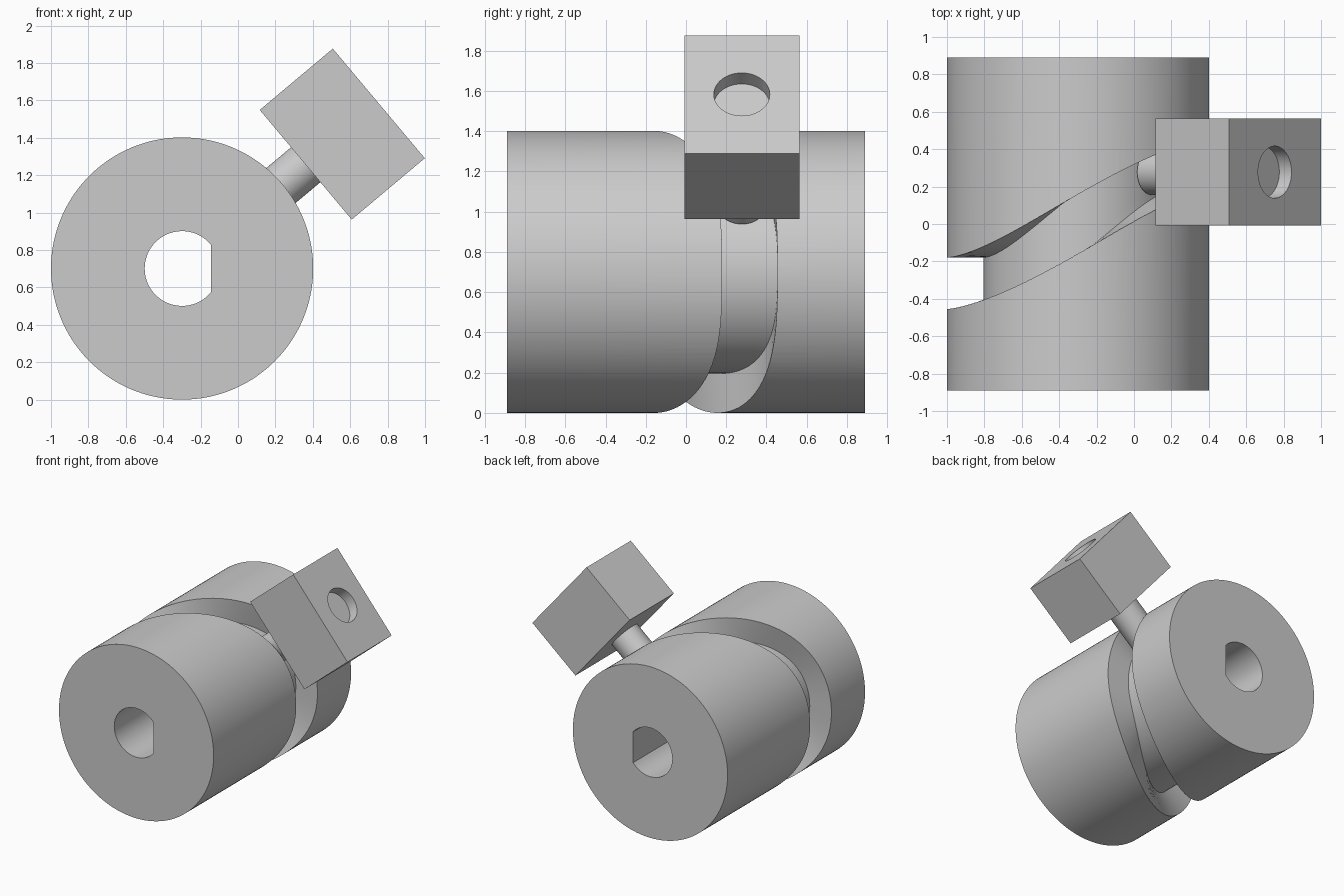
import bpy, bmesh
from math import sin, cos, pi, acos, sqrt, radians
from mathutils import Matrix, Vector

if "Cube" in bpy.data.objects:
    bpy.data.objects.remove(bpy.data.objects["Cube"])

R, R_FLOOR, HALF_LEN = 0.701, 0.505, 0.89
CX, CZ = -0.299, 0.701            # drum axis, running along y
SWING, GROOVE = 0.317, 0.1375     # groove amplitude and half width
ANGLE = 40                        # follower direction above +x


def new_object(name, bm):
    bmesh.ops.recalc_face_normals(bm, faces=bm.faces)
    mesh = bpy.data.meshes.new(name)
    bm.to_mesh(mesh)
    bm.free()
    ob = bpy.data.objects.new(name, mesh)
    bpy.context.collection.objects.link(ob)
    return ob


def prism(name, profile, y0, y1):
    """Extrude an (x, z) outline along y."""
    bm = bmesh.new()
    face = bm.faces.new([bm.verts.new((x, y0, z)) for x, z in profile])
    ext = bmesh.ops.extrude_face_region(bm, geom=[face])
    verts = [v for v in ext["geom"] if isinstance(v, bmesh.types.BMVert)]
    bmesh.ops.translate(bm, verts=verts, vec=(0, y1 - y0, 0))
    return new_object(name, bm)


def cylinder(name, radius, z0, z1):
    bm = bmesh.new()
    bmesh.ops.create_cone(bm, cap_ends=True, segments=64, radius1=radius, radius2=radius,
                          depth=z1 - z0, matrix=Matrix.Translation((0, 0, (z0 + z1) / 2)))
    return new_object(name, bm)


def arc(radius, a0, a1, n):
    return [(radius * cos(a0 + (a1 - a0) * i / n), radius * sin(a0 + (a1 - a0) * i / n))
            for i in range(n + 1)]


def cut(ob, cutter):
    cutter.hide_render = True
    mod = ob.modifiers.new("cut", 'BOOLEAN')
    mod.operation, mod.solver, mod.object = 'DIFFERENCE', 'EXACT', cutter
    bpy.context.view_layer.objects.active = ob
    bpy.ops.object.modifier_apply(modifier=mod.name)
    bpy.data.objects.remove(cutter)


def smooth(ob):
    bpy.ops.object.select_all(action='DESELECT')
    ob.select_set(True)
    bpy.context.view_layer.objects.active = ob
    bpy.ops.object.shade_smooth_by_angle(angle=radians(30))


def cam_height(t):
    """Cycloidal rise and fall, with its slope."""
    fall = t if t <= pi else 2 * pi - t
    y = SWING * (1 - 2 * (fall / pi - sin(2 * fall) / (2 * pi)))
    slope = -2 * SWING / pi * (1 - cos(2 * fall))
    return y, slope if t <= pi else -slope


def groove_cutter(n=144, across=6):
    bm = bmesh.new()
    rings = []
    offsets = [GROOVE * (2 * k / across - 1) for k in range(across + 1)]
    for i in range(n):
        t = 2 * pi * i / n
        y, slope = cam_height(t)
        ring = []
        for r, offs in ((R_FLOOR, offsets), (0.8, offsets[::-1])):
            tan = slope / r
            c = 1 / sqrt(1 + tan * tan)
            for o in offs:
                a = t - o * tan * c / r
                ring.append(bm.verts.new((r * cos(a), y + o * c, r * sin(a))))
        rings.append(ring)
    m = len(rings[0])
    for i in range(n):
        a, b = rings[i], rings[(i + 1) % n]
        for j in range(m):
            k = (j + 1) % m
            bm.faces.new((a[j], a[k], b[k], b[j]))
    return new_object("groove_cutter", bm)


# Grooved drum with a D-shaped bore
drum = prism("cam_drum", arc(R, 0, 2 * pi, 144)[:-1], -HALF_LEN, HALF_LEN)
flat = acos(0.155 / 0.2)
cut(drum, prism("bore_cutter", arc(0.2, flat, 2 * pi - flat, 48), -1.1, 1.1))
cut(drum, groove_cutter())
drum.location = (CX, 0, CZ)
smooth(drum)

# Follower block and pin, built along local z from the drum axis
bm = bmesh.new()
bmesh.ops.create_cube(bm, size=1)
bmesh.ops.scale(bm, verts=bm.verts, vec=(0.765, 0.572, 0.51))
bmesh.ops.translate(bm, verts=bm.verts, vec=(0, 0, 1.118))
block = new_object("follower_block", bm)
cut(block, cylinder("socket_cutter", 0.139, 1.373 - 0.085, 1.5))
pin = cylinder("follower_pin", 0.122, 0.515, 0.9)
for ob in (block, pin):
    ob.location = (CX, cam_height(radians(ANGLE))[0] + 0.002, CZ)
    ob.rotation_euler = (0, radians(90 - ANGLE), 0)
    smooth(ob)
